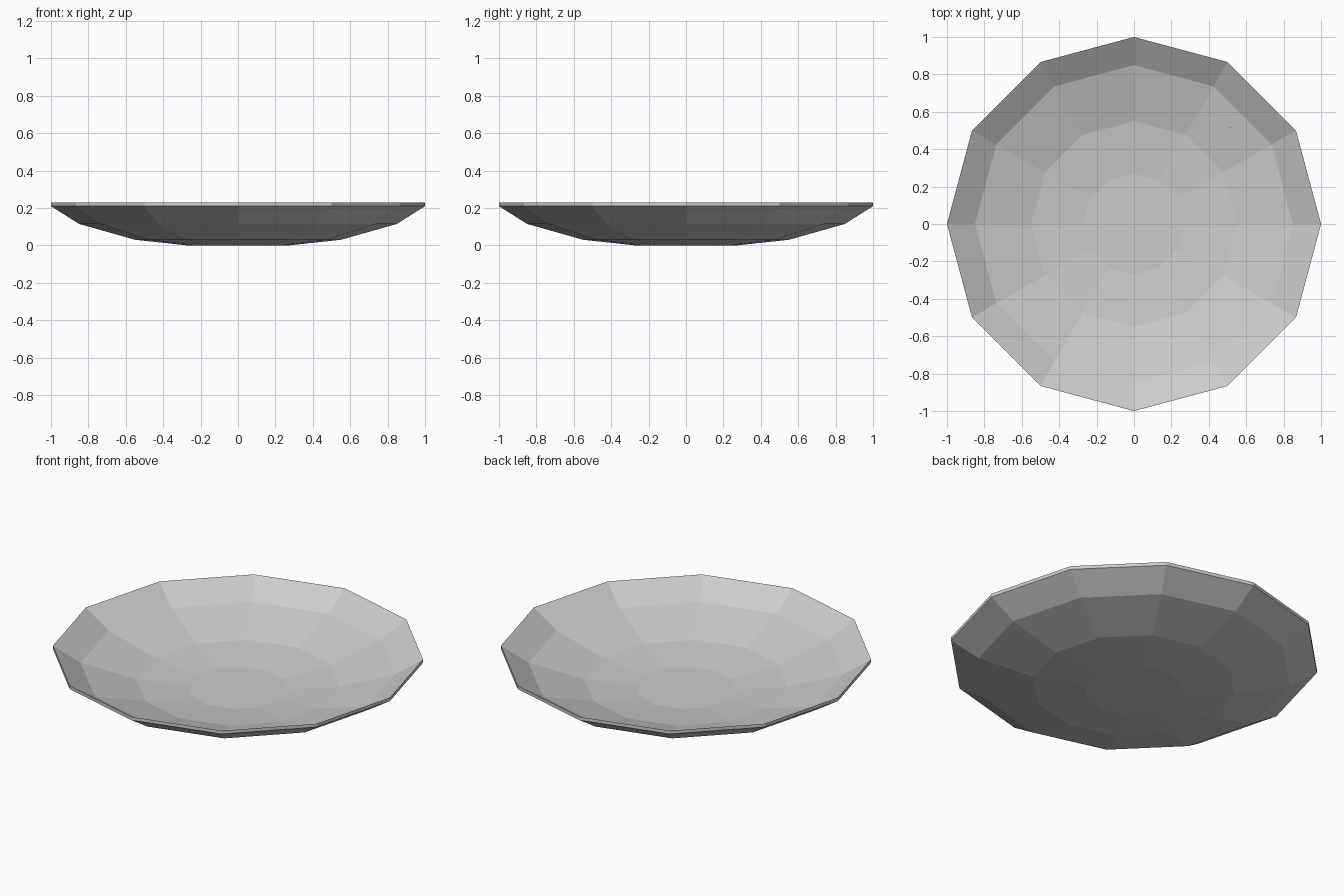
import bpy, bmesh
from math import cos, sin, pi

if "Cube" in bpy.data.objects:
    bpy.data.objects.remove(bpy.data.objects["Cube"])

SIDES = 12
PROFILE = [(0.27, 0.0), (0.55, 0.03), (0.85, 0.115), (1.0, 0.21)]
THICK = 0.02

# crack junctions seen from above; lower case points lie outside the rim
P = {
    'a': (-.42, 1.19), 'b': (.42, 1.19), 'g': (.97, .97), 'z': (1.3, .34),
    'v': (1.2, -.64), 'f': (.24, -1.3), 'e': (-.25, -1.3), 's': (-1.3, -.43),
    'i': (-1.3, .46),
    'C': (-.04, .62), 'D': (.04, .61), 'E': (.23, .40), 'F': (.37, .37),
    'H': (-.48, .37), 'J': (-.39, .21), 'K': (-.16, .165), 'L': (.22, .385),
    'M': (0, 0), 'N': (-.02, -.07), 'O': (.22, -.12), 'P': (-.16, -.20),
    'Q': (-.30, -.17), 'R': (-.75, -.43), 'T': (-.09, -.33), 'U': (.38, -.51),
    'V': (.58, -.40), 'W': (.55, -.31), 'X': (.55, .16), 'Y': (.90, .235),
    'A': (.875, -.492), 'B': (.27, -.68), 'G': (-.18, -.68), 'I': (-.26, -.73),
    'S': (-.39, -.66),
}
# each shard is a loop of junctions
SHARDS = ["aCDb", "bDEFg", "gFXYz", "zYAv", "XYAVW", "vAVUBf", "fBGIe", "eISRs",
          "sRQJHi", "iHCa", "CHJKLED", "KLM", "MLON", "JKMNPQ", "PQRSIGT",
          "TGBU", "PTUVWON", "LOWXFE"]


def finish(bm, name):
    bmesh.ops.recalc_face_normals(bm, faces=bm.faces)
    mesh = bpy.data.meshes.new(name)
    bm.to_mesh(mesh)
    bm.free()
    ob = bpy.data.objects.new(name, mesh)
    bpy.context.collection.objects.link(ob)
    return ob


def make_dish():
    # closed shell: outer profile going up, same profile raised coming back
    bm = bmesh.new()
    path = PROFILE + [(r, z + THICK) for r, z in reversed(PROFILE)]
    rings = [[bm.verts.new((r * cos(2 * pi * k / SIDES), r * sin(2 * pi * k / SIDES), z))
              for k in range(SIDES)] for r, z in path]
    for lo, hi in zip(rings, rings[1:]):
        for k in range(SIDES):
            n = (k + 1) % SIDES
            bm.faces.new((lo[k], lo[n], hi[n], hi[k]))
    bm.faces.new(rings[0])
    bm.faces.new(rings[-1])
    return finish(bm, "whole_dish")


def make_prism(loop, name):
    bm = bmesh.new()
    face = bm.faces.new([bm.verts.new((*P[c], -0.3)) for c in loop])
    ext = bmesh.ops.extrude_face_region(bm, geom=[face], use_keep_orig=True)
    verts = [v for v in ext['geom'] if isinstance(v, bmesh.types.BMVert)]
    bmesh.ops.translate(bm, verts=verts, vec=(0, 0, 0.8))
    return finish(bm, name)


# break the dish into shards along the cracks
dish = make_dish()
for n, loop in enumerate(SHARDS, 1):
    shard = make_prism(loop, f"dish_shard_{n:02d}")
    mod = shard.modifiers.new("cut", 'BOOLEAN')
    mod.operation = 'INTERSECT'
    mod.solver = 'EXACT'
    mod.object = dish
    dg = bpy.context.evaluated_depsgraph_get()
    mesh = bpy.data.meshes.new_from_object(shard.evaluated_get(dg))
    shard.modifiers.clear()
    shard.data = mesh
bpy.data.objects.remove(dish)
